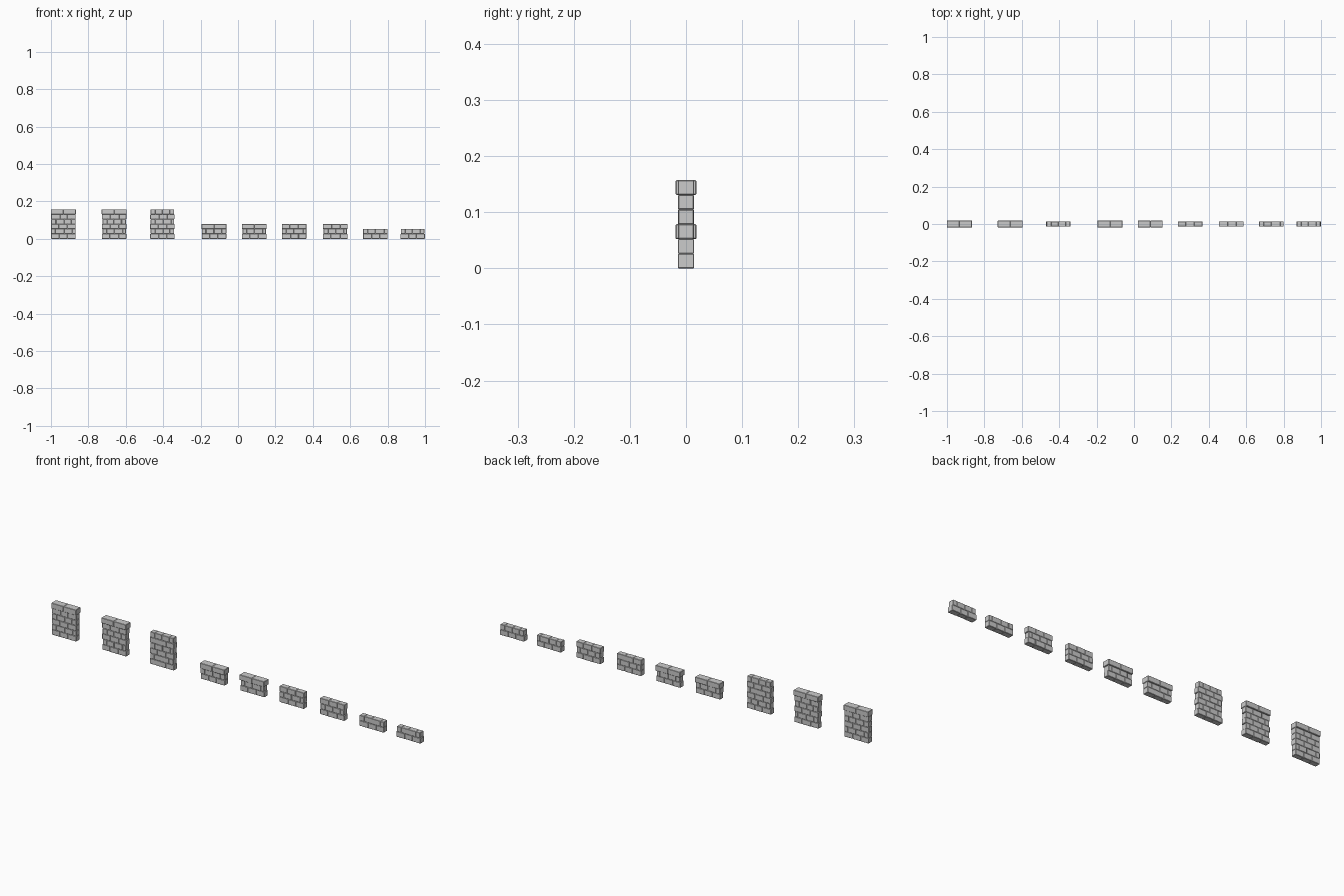
import bpy, bmesh, random
from mathutils import Matrix, Vector

if "Cube" in bpy.data.objects:
    bpy.data.objects.remove(bpy.data.objects["Cube"])

random.seed(4)
W = 0.133        # wall length
H = 0.0262       # course height
D = 0.0275       # brick depth
CAP = 0.037      # depth of the overhanging cap course


def add_brick(bm, x0, x1, z0, z1, depth, chamfer=0.0014):
    # one stone block with chamfered edges
    part = bmesh.new()
    bmesh.ops.create_cube(part, size=1.0, matrix=Matrix.LocRotScale(
        Vector(((x0 + x1) / 2, 0, (z0 + z1) / 2)), None,
        Vector((x1 - x0, depth, z1 - z0))))
    bmesh.ops.bevel(part, geom=part.edges[:], offset=chamfer,
                    segments=1, profile=0.5, affect='EDGES')
    mesh = bpy.data.meshes.new("brick_tmp")
    part.to_mesh(mesh)
    part.free()
    bm.from_mesh(mesh)
    bpy.data.meshes.remove(mesh)


def build_wall(name, cx, courses, cap, ragged):
    bm = bmesh.new()
    for row in range(courses):
        is_cap = cap and row == courses - 1
        # joints along the course, in wall fractions
        if is_cap:
            joints = [0, 0.5, 1]
        elif row % 2 == 0:
            joints = [0, 0.34, 0.68, 1]
        else:
            joints = [0, 0.18, 0.51, 0.84, 1]
        if not is_cap:
            joints = [0] + [j + random.uniform(-.03, .03) for j in joints[1:-1]] + [1]
        # toothed ends on alternate courses
        inset = 0.004 if (ragged and row % 2) else 0.0008
        if is_cap:
            inset = 0
        x_min, x_max = cx - W / 2 + inset, cx + W / 2 - inset
        for a, b in zip(joints, joints[1:]):
            depth = CAP if is_cap else D + random.uniform(-.0015, .0015)
            add_brick(bm, x_min + a * (x_max - x_min), x_min + b * (x_max - x_min),
                      row * H, (row + 1) * H, depth)
    mesh = bpy.data.meshes.new(name)
    bm.to_mesh(mesh)
    bm.free()
    obj = bpy.data.objects.new(name, mesh)
    bpy.context.collection.objects.link(obj)


# name, centre x, courses, overhanging cap, toothed ends
walls = [
    ("tall_wall_capped", -0.9335, 6, True, False),
    ("tall_wall_capped_toothed", -0.662, 6, True, True),
    ("tall_wall_plain", -0.404, 6, False, True),
    ("half_wall_capped", -0.128, 3, True, False),
    ("half_wall_capped_toothed", 0.087, 3, True, True),
    ("half_wall_plain", 0.300, 3, False, False),
    ("half_wall_plain_toothed", 0.520, 3, False, True),
    ("low_wall", 0.734, 2, False, False),
    ("low_wall_toothed", 0.9335, 2, False, True),
]
for spec in walls:
    build_wall(*spec)
